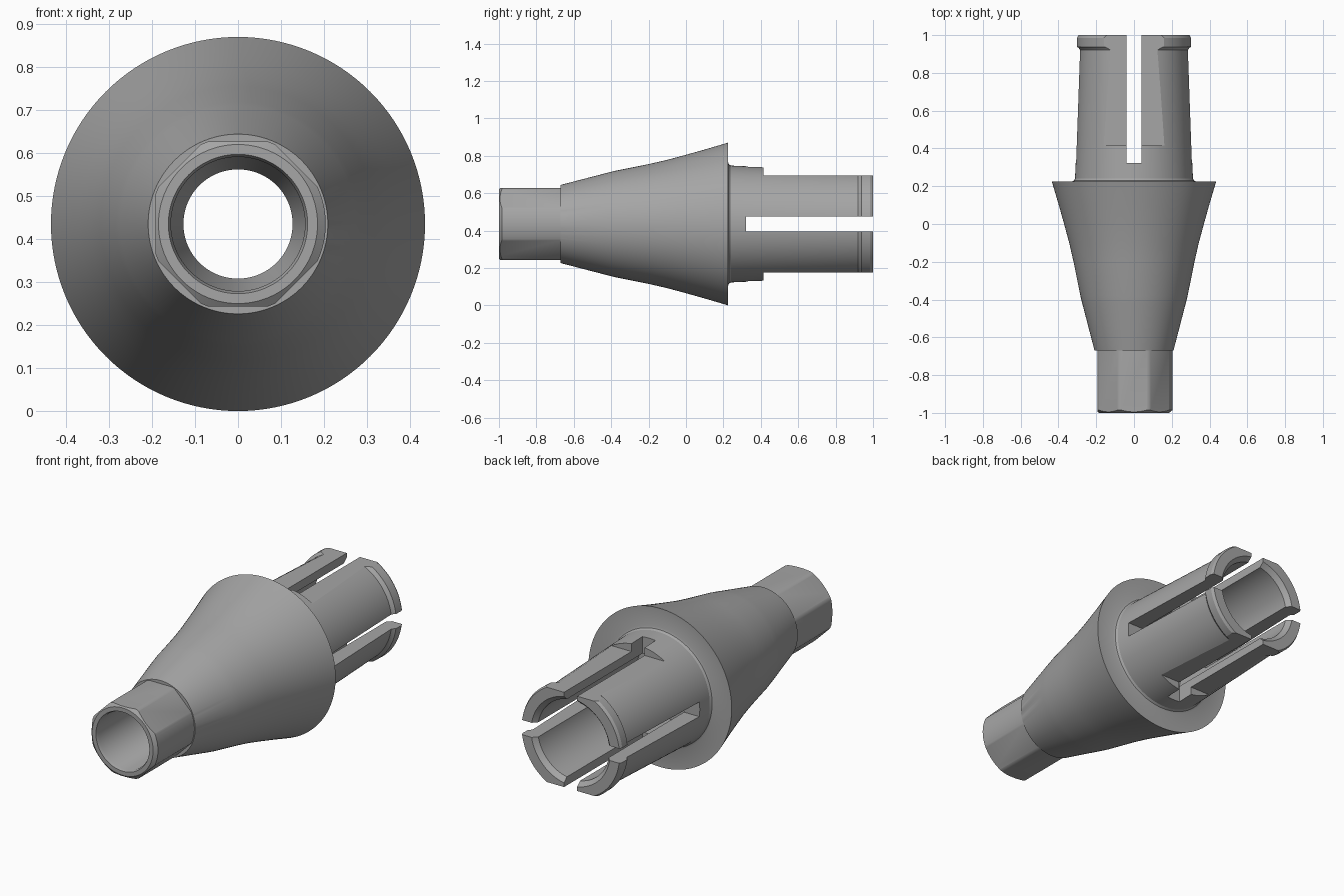
import bpy, bmesh
from math import pi
from mathutils import Matrix, Vector

old = bpy.data.objects.get("Cube")
if old:
    bpy.data.objects.remove(old, do_unlink=True)

AXIS_Z = 0.435
SIDES = 128

metal = bpy.data.materials.new("grey metal")
metal.use_nodes = True
grey = (0.38, 0.38, 0.38, 1)
metal.diffuse_color = grey
metal.node_tree.nodes["Principled BSDF"].inputs["Base Color"].default_value = grey


def lathe(name, profile):
    """Spin a closed (y, radius) profile around the lengthwise axis."""
    bm = bmesh.new()
    rings = []
    for i in range(SIDES):
        turn = Matrix.Rotation(2 * pi * i / SIDES, 4, 'Y')
        rings.append([bm.verts.new(turn @ Vector((0, y, r))) for y, r in profile])
    n = len(profile)
    for i in range(SIDES):
        a, b = rings[i], rings[(i + 1) % SIDES]
        for j in range(n):
            k = (j + 1) % n
            bm.faces.new((a[j], a[k], b[k], b[j]))
    bmesh.ops.recalc_face_normals(bm, faces=bm.faces)
    mesh = bpy.data.meshes.new(name)
    bm.to_mesh(mesh)
    bm.free()
    obj = bpy.data.objects.new(name, mesh)
    obj.location.z = AXIS_Z
    bpy.context.collection.objects.link(obj)
    mesh.materials.append(metal)
    return obj


def cut_box(target, low, high, angle=0):
    """Remove a box, turned by an angle about the lengthwise axis."""
    low, high = Vector(low), Vector(high)
    bpy.ops.mesh.primitive_cube_add(size=1)
    cutter = bpy.context.object
    cutter.name = "cutter"
    cutter.hide_render = True
    cutter.matrix_world = (Matrix.Translation((0, 0, AXIS_Z))
                           @ Matrix.Rotation(angle, 4, 'Y')
                           @ Matrix.Translation((low + high) / 2)
                           @ Matrix.Diagonal((*(high - low), 1)))
    mod = target.modifiers.new("cut", 'BOOLEAN')
    mod.operation = 'DIFFERENCE'
    mod.solver = 'EXACT'
    mod.object = cutter
    bpy.context.view_layer.objects.active = target
    bpy.ops.object.modifier_apply(modifier=mod.name)
    bpy.data.objects.remove(cutter, do_unlink=True)


# Outer skin from the front socket to the snap lip, then back through the bore
outside = [
    (-1, 0.185), (-0.985, 0.204), (-0.67, 0.204), (-0.67, 0.209),
    (-0.42, 0.274), (-0.38, 0.284), (-0.2, 0.32), (-0.1, 0.343), (0, 0.37),
    (0.1, 0.398), (0.225, 0.435),
    (0.225, 0.33), (0.229, 0.319), (0.24, 0.312),
    (0.92, 0.288), (0.932, 0.296), (0.938, 0.304), (0.985, 0.305), (1, 0.297),
]
bore = [
    (1, 0.24), (0.975, 0.217), (0.12, 0.217), (0.12, 0.127), (-0.45, 0.127),
    (-0.52, 0.156), (-0.985, 0.156), (-1, 0.162),
]
body = lathe("adapter_body", outside + bore)

# Eight wrench flats on the front socket
for i in range(8):
    cut_box(body, (-0.3, -1.1, 0.192), (0.3, -0.67, 0.4), i * pi / 4)

# Flats above and below the split sleeve
for angle in (0, pi):
    cut_box(body, (-0.5, 0.415, 0.26), (0.5, 1.1, 0.5), angle)

# Crossed slots that split the sleeve into four spring legs
for angle in (0, pi / 2):
    cut_box(body, (-0.04, 0.322, -0.5), (0.04, 1.1, 0.5), angle)

bpy.ops.object.select_all(action='DESELECT')
body.select_set(True)
bpy.context.view_layer.objects.active = body
bpy.ops.object.shade_smooth_by_angle(angle=pi / 7)
